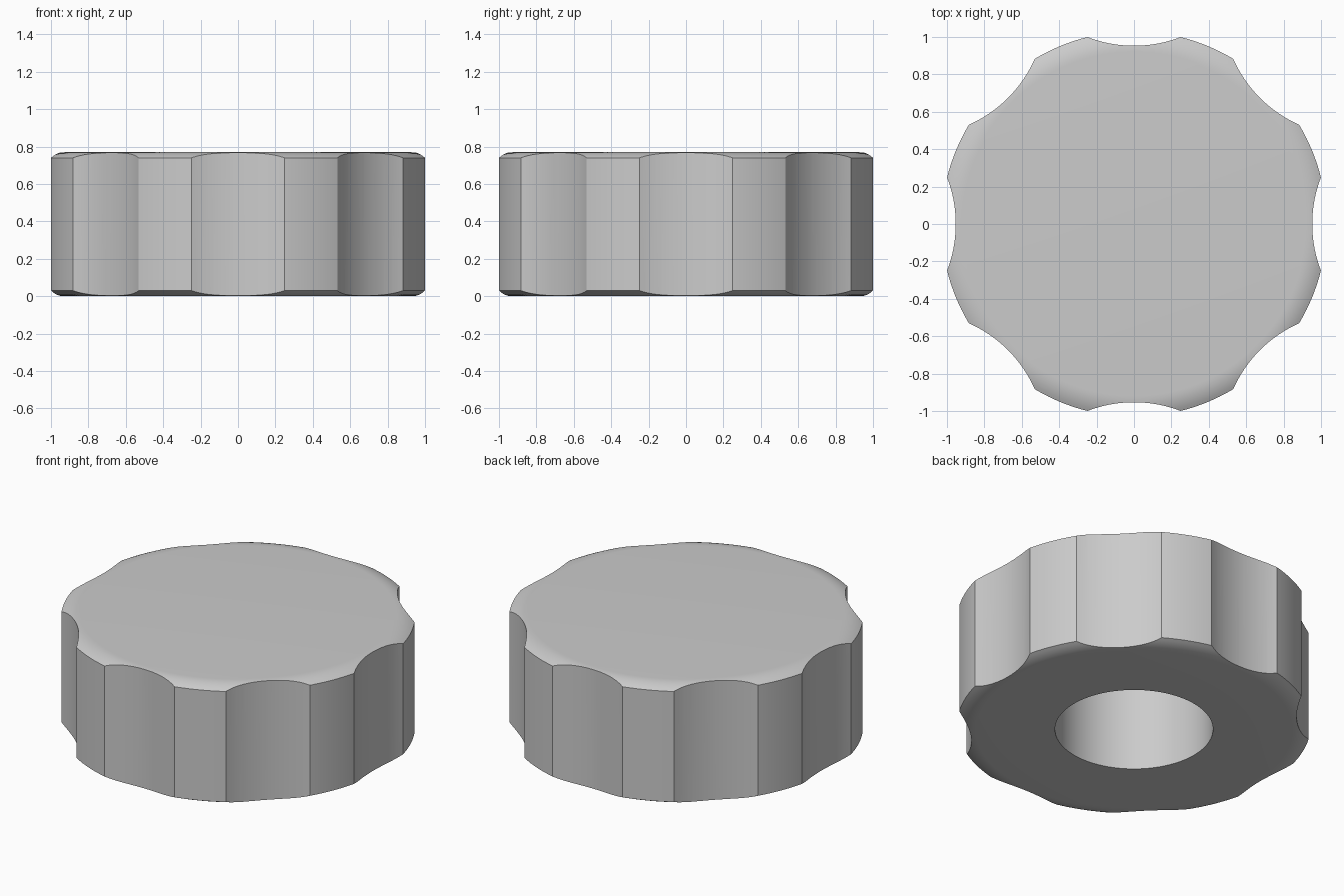
import bpy
import bmesh
from math import sin, cos, pi, radians, asin
from mathutils import Matrix, Vector

cube = bpy.data.objects.get("Cube")
if cube:
    bpy.data.objects.remove(cube, do_unlink=True)

HEIGHT = 0.77
RIM = 1.03            # radius of the outer lands
FLAT = 0.92           # radius where the crowned edge begins
DROP = 0.03           # height lost at the rim
BORE, DEPTH = 0.46, 0.6
GRIPS, GRIP_R, GRIP_FLOOR = 8, 0.69, 0.953

grey = bpy.data.materials.new("light grey")
grey.use_nodes = True
colour = (0.6, 0.6, 0.6, 1)
grey.diffuse_color = colour
grey.node_tree.nodes["Principled BSDF"].inputs["Base Color"].default_value = colour


def make_object(name, bm):
    bmesh.ops.recalc_face_normals(bm, faces=bm.faces)
    mesh = bpy.data.meshes.new(name)
    bm.to_mesh(mesh)
    bm.free()
    obj = bpy.data.objects.new(name, mesh)
    bpy.context.collection.objects.link(obj)
    mesh.materials.append(grey)
    return obj


def lathe(name, profile, steps):
    bm = bmesh.new()
    verts = [bm.verts.new((r, 0, z)) for r, z in profile]
    edges = [bm.edges.new(pair) for pair in zip(verts, verts[1:])]
    bmesh.ops.spin(bm, geom=verts + edges, cent=(0, 0, 0), axis=(0, 0, 1),
                   angle=2 * pi, steps=steps)
    bmesh.ops.remove_doubles(bm, verts=bm.verts, dist=1e-5)
    # Close the bore floor and the top with single flat faces
    bmesh.ops.holes_fill(bm, edges=[e for e in bm.edges if e.is_boundary])
    return make_object(name, bm)


# Crowned edge: an arc tangent to the flat face, ending at the rim
width = RIM - FLAT
arc_r = (width ** 2 + DROP ** 2) / (2 * DROP)
sweep = asin(width / arc_r)
crown = [(FLAT + arc_r * sin(sweep * i / 6), arc_r * (1 - cos(sweep * i / 6)))
         for i in range(7)]
profile = [(BORE, DEPTH), (BORE, 0)] + crown
profile += [(r, HEIGHT - z) for r, z in reversed(crown)]
knob = lathe("knob_body", profile, 192)

# Finger grips scooped around the side
cutters = []
for i in range(GRIPS):
    a = 2 * pi * i / GRIPS
    dist = GRIP_FLOOR + GRIP_R
    bm = bmesh.new()
    bmesh.ops.create_cone(bm, cap_ends=True, segments=160, radius1=GRIP_R,
                          radius2=GRIP_R, depth=2,
                          matrix=Matrix.Translation(Vector((dist * cos(a), dist * sin(a), HEIGHT / 2)))
                          @ Matrix.Rotation(a, 4, "Z"))
    cutter = make_object("grip_cutter", bm)
    cutter.hide_render = True
    cutters.append(cutter)
    mod = knob.modifiers.new("grip", "BOOLEAN")
    mod.operation = "DIFFERENCE"
    mod.solver = "EXACT"
    mod.object = cutter

bpy.ops.object.select_all(action="DESELECT")
bpy.context.view_layer.objects.active = knob
knob.select_set(True)
for mod in list(knob.modifiers):
    bpy.ops.object.modifier_apply(modifier=mod.name)
for cutter in cutters:
    bpy.data.objects.remove(cutter, do_unlink=True)

# Smooth curves, crisp edges where grips meet the lands
bpy.ops.object.shade_smooth_by_angle(angle=radians(25))
